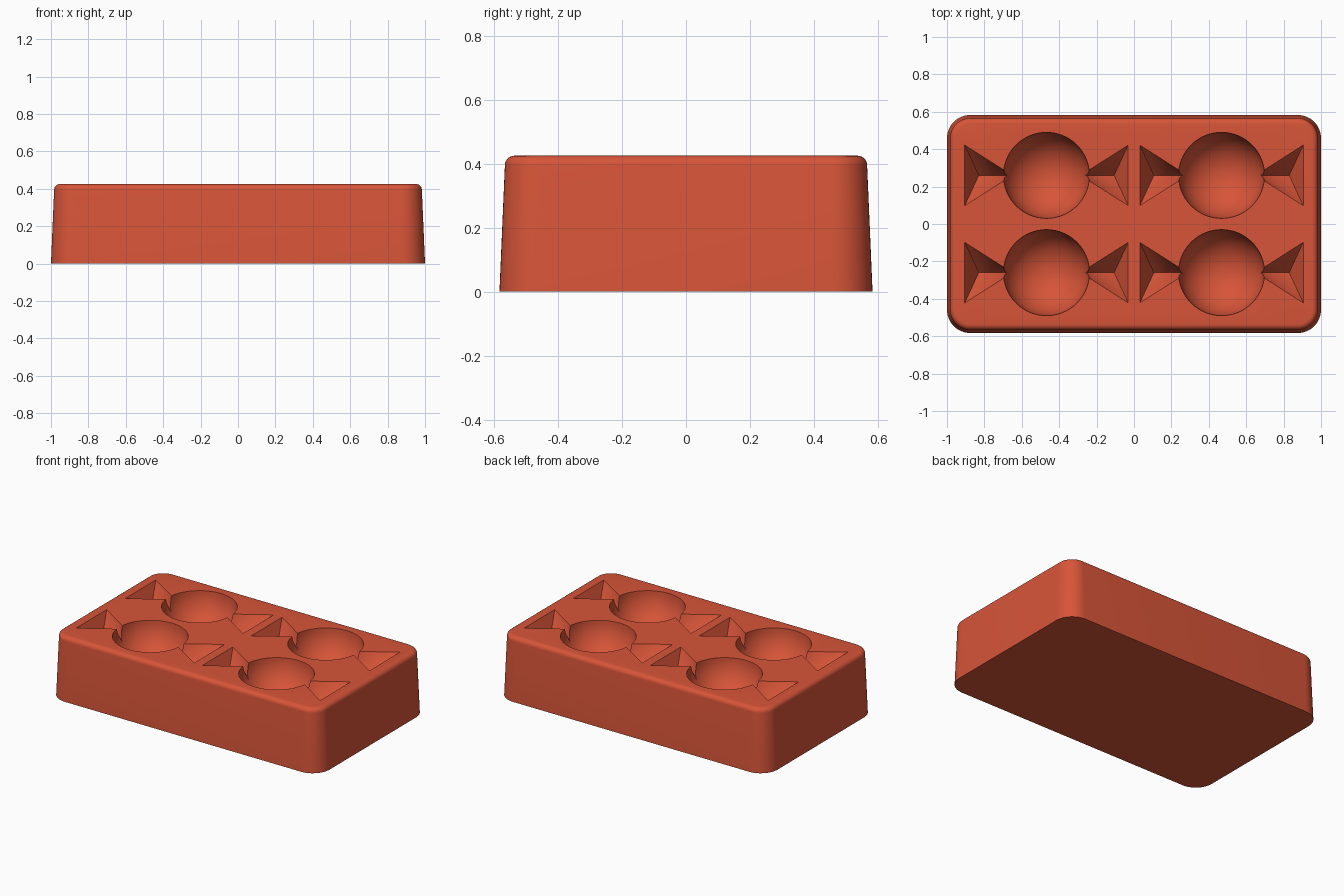
import bpy
import bmesh
from math import sin, cos, pi, radians

TOP = 0.425

if "Cube" in bpy.data.objects:
    bpy.data.objects.remove(bpy.data.objects["Cube"], do_unlink=True)

red = bpy.data.materials.new("orange_red")
red.use_nodes = True
colour = (0.68, 0.09, 0.04, 1)
red.diffuse_color = colour
red.node_tree.nodes["Principled BSDF"].inputs["Base Color"].default_value = colour


def loft(name, rings):
    """Join closed rings of equal length and cap both ends."""
    bm = bmesh.new()
    loops = [[bm.verts.new(p) for p in ring] for ring in rings]
    n = len(loops[0])
    for a, b in zip(loops, loops[1:]):
        for i in range(n):
            j = (i + 1) % n
            bm.faces.new((a[i], a[j], b[j], b[i]))
    bm.faces.new(loops[0][::-1])
    bm.faces.new(loops[-1])
    bmesh.ops.recalc_face_normals(bm, faces=bm.faces)
    mesh = bpy.data.meshes.new(name)
    bm.to_mesh(mesh)
    bm.free()
    obj = bpy.data.objects.new(name, mesh)
    bpy.context.collection.objects.link(obj)
    mesh.materials.append(red)
    return obj


def rounded_ring(inset, z, half_x=1.0, half_y=0.583, radius=0.125, steps=12):
    points = []
    for k, (sx, sy) in enumerate([(1, 1), (-1, 1), (-1, -1), (1, -1)]):
        for i in range(steps + 1):
            a = (k + i / steps) * pi / 2
            points.append((sx * (half_x - radius) + (radius - inset) * cos(a),
                           sy * (half_y - radius) + (radius - inset) * sin(a), z))
    return points


# Tapered block with a rounded top rim
rim, draft = 0.03, 0.017
rings = [rounded_ring(0, 0)]
for i in range(7):
    a = i / 6 * pi / 2
    rings.append(rounded_ring(draft + rim * (1 - cos(a)), TOP - rim + rim * sin(a)))
block = loft("sweet_mould", rings)


def bowl_cutter(cx, cy, radius=0.23, sides=64, steps=16):
    levels = [(radius * sin(i / steps * pi / 2), TOP - radius * cos(i / steps * pi / 2))
              for i in range(1, steps + 1)] + [(radius, TOP + 0.1)]
    return loft("bowl_cutter", [[(cx + r * cos(2 * pi * k / sides),
                                  cy + r * sin(2 * pi * k / sides), z)
                                 for k in range(sides)] for r, z in levels])


def wrapper_cutter(cx, cy, side, steps=10):
    """V-shaped flaring groove with a sloping end wall."""
    rings = []
    for i in range(steps + 1):
        t = i / steps
        x_top = cx + side * (0.187 + 0.25 * t)
        x_low = cx + side * (0.187 + 0.175 * t)
        half = 0.003 + 0.159 * t
        z_low = TOP - 0.09 - 0.05 * t
        rings.append([(x_top, cy - half, TOP + 0.1), (x_top, cy - half, TOP),
                      (x_low, cy, z_low),
                      (x_top, cy + half, TOP), (x_top, cy + half, TOP + 0.1)])
    cutter = loft("wrapper_cutter", rings)
    # Triangulate so the twisted walls stay well defined
    bm = bmesh.new()
    bm.from_mesh(cutter.data)
    bmesh.ops.triangulate(bm, faces=bm.faces)
    bm.to_mesh(cutter.data)
    bm.free()
    return cutter


# Four sweet-shaped hollows: a round bowl with a flared wrapper end on each side
cutters = []
for cx in (-0.468, 0.468):
    for cy in (-0.26, 0.26):
        cutters.append(bowl_cutter(cx, cy))
        cutters += [wrapper_cutter(cx, cy, side) for side in (-1, 1)]

bpy.ops.object.select_all(action="DESELECT")
block.select_set(True)
bpy.context.view_layer.objects.active = block
for cutter in cutters:
    cutter.hide_render = True
    mod = block.modifiers.new("hollow", "BOOLEAN")
    mod.operation = "DIFFERENCE"
    mod.solver = "EXACT"
    mod.object = cutter
    bpy.ops.object.modifier_apply(modifier=mod.name)
for cutter in cutters:
    bpy.data.objects.remove(cutter, do_unlink=True)

bpy.ops.object.shade_smooth_by_angle(angle=radians(30))
